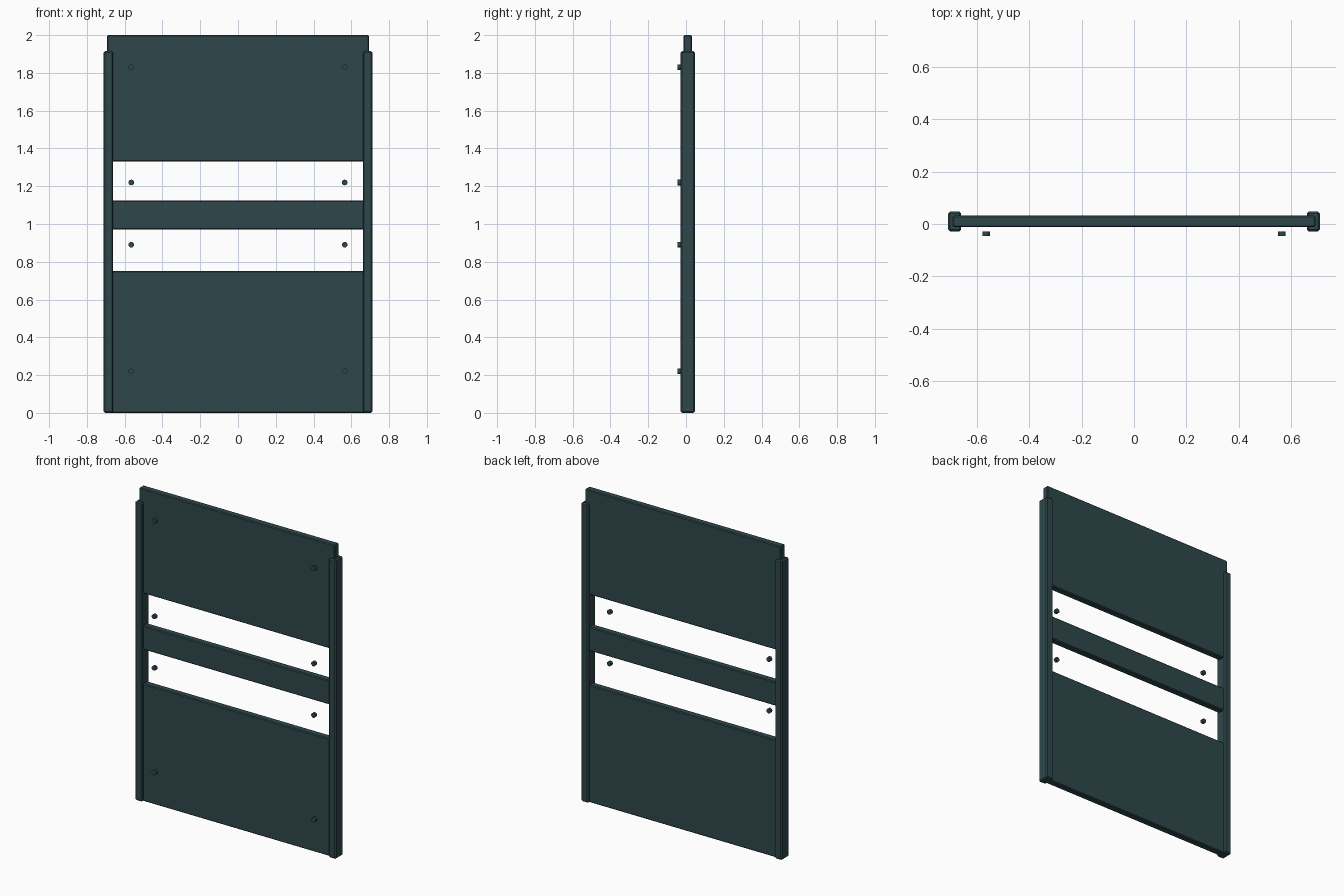
import bpy, bmesh, math
from mathutils import Matrix

if "Cube" in bpy.data.objects:
    bpy.data.objects.remove(bpy.data.objects["Cube"])

paint = bpy.data.materials.new("dark teal paint")
paint.diffuse_color = (0.028, 0.064, 0.071, 1)
paint.use_nodes = True
paint.node_tree.nodes["Principled BSDF"].inputs["Base Color"].default_value = paint.diffuse_color


def finish(name, bm):
    me = bpy.data.meshes.new(name)
    bm.to_mesh(me)
    bm.free()
    me.materials.append(paint)
    ob = bpy.data.objects.new(name, me)
    bpy.context.collection.objects.link(ob)
    return ob


def box(name, x, y, z, bevel):
    """Chamfered box from (min, max) ranges."""
    bm = bmesh.new()
    bmesh.ops.create_cube(bm, size=1)
    for v in bm.verts:
        for i, (a, b) in enumerate((x, y, z)):
            v.co[i] = a if v.co[i] < 0 else b
    bmesh.ops.bevel(bm, geom=bm.edges[:], offset=bevel, segments=1,
                    affect='EDGES', clamp_overlap=True)
    return finish(name, bm)


def bolt(name, x, z):
    """Short stud pointing along y."""
    bm = bmesh.new()
    bmesh.ops.create_cone(bm, cap_ends=True, segments=12, radius1=0.015,
                          radius2=0.015, depth=0.018)
    bmesh.ops.transform(bm, verts=bm.verts, matrix=Matrix.Translation((x, -0.037, z))
                        @ Matrix.Rotation(math.pi / 2, 4, 'X'))
    return finish(name, bm)


# Horizontal panels
for name, z0, z1 in (("lower_panel", 0.0, 0.752), ("middle_rail", 0.97, 1.124),
                     ("upper_panel", 1.33, 2.0)):
    box(name, (-0.693, 0.693), (-0.012, 0.032), (z0, z1), 0.005)

# Side posts and studs
for side, s in (("left", -1), ("right", 1)):
    xs = sorted((s * 0.661, s * 0.711))
    box(side + "_post", xs, (-0.028, 0.047), (0.0, 1.915), 0.007)
    for i, z in enumerate((0.22, 0.89, 1.22, 1.83)):
        bolt(f"{side}_stud_{i + 1}", s * 0.565, z)
